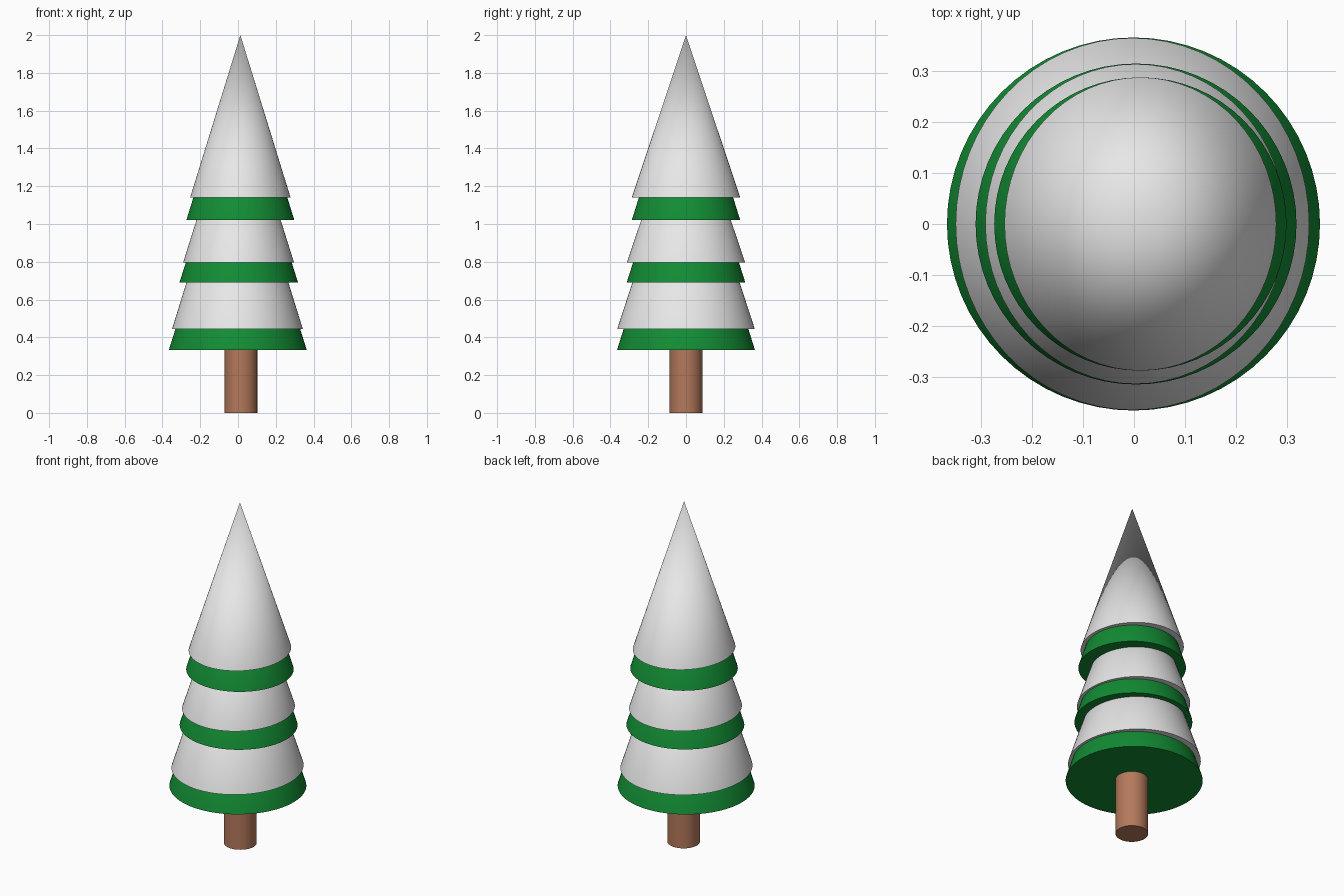
import bpy, math

if "Cube" in bpy.data.objects:
    bpy.data.objects.remove(bpy.data.objects["Cube"])


def material(name, rgb):
    m = bpy.data.materials.new(name)
    m.diffuse_color = (*rgb, 1)
    m.use_nodes = True
    m.node_tree.nodes["Principled BSDF"].inputs["Base Color"].default_value = m.diffuse_color
    return m


green = material("needle green", (0.006, 0.26, 0.034))
snow = material("snow white", (0.8, 0.8, 0.8))
bark = material("bark brown", (0.46, 0.19, 0.105))


def finish(name, mat):
    ob = bpy.context.object
    ob.name = name
    ob.data.materials.append(mat)
    bpy.ops.object.shade_smooth_by_angle(angle=math.radians(40))
    return ob


def cone(name, cx, rx, ry, z0, z1, mat):
    """Capped cone with an elliptical base, from z0 up to its tip at z1."""
    bpy.ops.mesh.primitive_cone_add(vertices=64, radius1=1, radius2=0, depth=1,
                                    location=(cx, 0, (z0 + z1) / 2))
    bpy.context.object.scale = (rx, ry, z1 - z0)
    bpy.ops.object.transform_apply(location=False, rotation=False, scale=True)
    finish(name, mat)


# Trunk, running up into the lowest tier
bpy.ops.mesh.primitive_cylinder_add(vertices=64, radius=0.087, depth=0.5,
                                    location=(0.015, 0, 0.25))
finish("trunk", bark)

# Tiers: green branches with a slightly narrower snow cone sitting higher on each
# (tier, centre x, radius x, radius y, base z, tip z)
branches = [
    ("lower", -0.001, 0.365, 0.365, 0.333, 1.50),
    ("middle", 0.004, 0.314, 0.314, 0.69, 1.68),
    ("upper", 0.0125, 0.286, 0.287, 1.02, 1.94),
]
snow_caps = [
    ("lower", -0.003, 0.346, 0.364, 0.445, 1.56),
    ("middle", 0.003, 0.294, 0.313, 0.795, 1.73),
    ("upper", 0.0125, 0.266, 0.287, 1.14, 2.0),
]
for tier, *dims in branches:
    cone(tier + "_branches", *dims, green)
for tier, *dims in snow_caps:
    cone(tier + "_snow", *dims, snow)
